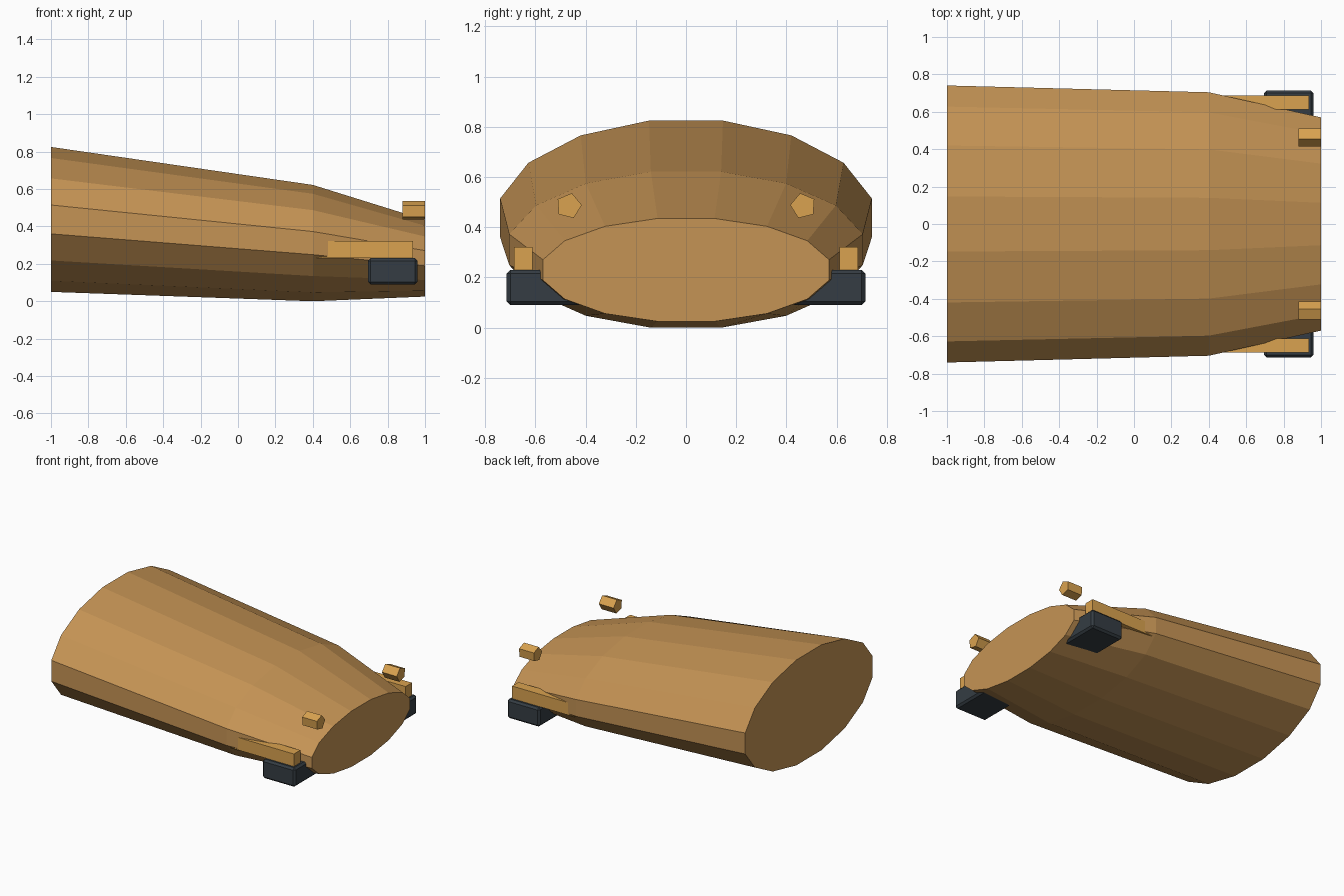
import bpy, bmesh, math

if "Cube" in bpy.data.objects:
    bpy.data.objects.remove(bpy.data.objects["Cube"])


def material(name, rgb):
    m = bpy.data.materials.new(name)
    m.diffuse_color = (*rgb, 1)
    m.use_nodes = True
    m.node_tree.nodes["Principled BSDF"].inputs["Base Color"].default_value = m.diffuse_color
    return m


TAN = material("tan", (0.56, 0.295, 0.09))
GOLD = material("gold", (0.70, 0.365, 0.08))
DARK = material("dark_slate", (0.035, 0.046, 0.056))


def finish(name, bm, mat):
    bmesh.ops.recalc_face_normals(bm, faces=bm.faces)
    me = bpy.data.meshes.new(name)
    bm.to_mesh(me)
    bm.free()
    me.materials.append(mat)
    ob = bpy.data.objects.new(name, me)
    bpy.context.collection.objects.link(ob)
    return ob


def loft(name, sections, sides, start, mat):
    """Sections along x: (x, centre y, centre z, radius y, radius z)."""
    bm = bmesh.new()
    rings = []
    for x, cy, cz, ry, rz in sections:
        ring = []
        for i in range(sides):
            a = start + math.tau * i / sides
            ring.append(bm.verts.new((x, cy + ry * math.cos(a), cz + rz * math.sin(a))))
        rings.append(ring)
    for r, s in zip(rings, rings[1:]):
        for i in range(sides):
            j = (i + 1) % sides
            bm.faces.new((r[i], r[j], s[j], s[i]))
    bm.faces.new(rings[0])
    bm.faces.new(rings[-1])
    return finish(name, bm, mat)


def box(name, lo, hi, mat, bevel=0):
    bm = bmesh.new()
    bmesh.ops.create_cube(bm, size=1)
    for v in bm.verts:
        v.co = [(a + b) / 2 + c * (b - a) for a, b, c in zip(lo, hi, v.co)]
    ob = finish(name, bm, mat)
    if bevel:
        mod = ob.modifiers.new("bevel", "BEVEL")
        mod.width = bevel
        mod.segments = 1
    return ob


def mirror_y(ob):
    ob.modifiers.new("mirror", "MIRROR").use_axis = (False, True, False)


# Tapered oval hull with sixteen flat sides
loft("hull", [(-1, 0, 0.4375, 0.755, 0.395),
              (0.4, 0, 0.311, 0.718, 0.317),
              (1, 0, 0.23, 0.581, 0.209)], 16, math.pi / 16, TAN)

# Side rails, bumper blocks and pentagonal pegs, mirrored left to right
mirror_y(box("side_rail", (0.42, 0.612, 0.23), (0.935, 0.686, 0.322), GOLD))
mirror_y(box("bumper_block", (0.695, 0.36, 0.09), (0.96, 0.714, 0.23), DARK, 0.014))
mirror_y(loft("peg", [(0.88, 0.467, 0.485, 0.052, 0.052),
                      (1, 0.467, 0.485, 0.052, 0.052)], 5, math.radians(176), GOLD))
